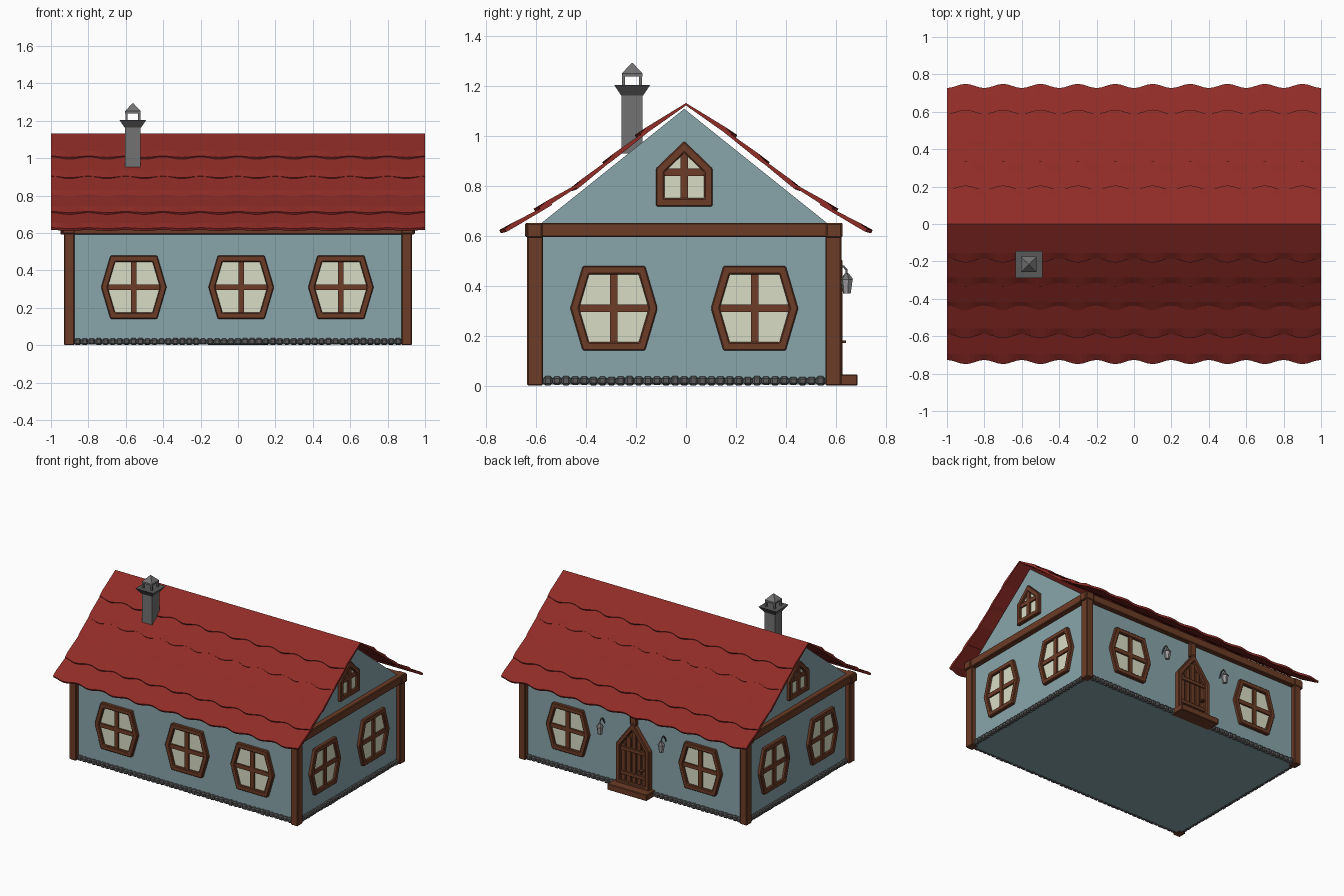
import bpy, bmesh, math, random
from mathutils import Matrix, Vector

if "Cube" in bpy.data.objects:
    bpy.data.objects.remove(bpy.data.objects["Cube"])

random.seed(3)
YC = -0.007            # centre of the house body in y
HX, HY = 0.9, 0.598    # half size of the walls


def material(name, col):
    m = bpy.data.materials.new(name)
    m.diffuse_color = (*col, 1)
    m.use_nodes = True
    m.node_tree.nodes["Principled BSDF"].inputs["Base Color"].default_value = m.diffuse_color
    return m


WALL = material("wall_paint", (0.25, 0.38, 0.41))
WOOD = material("wood", (0.15, 0.045, 0.02))
DARK = material("dark_wood", (0.10, 0.028, 0.013))
ROOF = material("roof_tile", (0.28, 0.025, 0.02))
GLASS = material("glass", (0.69, 0.72, 0.55))
STONE = material("stone", (0.10, 0.10, 0.10))
BRICK = material("chimney_stone", (0.17, 0.17, 0.17))
METAL = material("lamp_metal", (0.33, 0.33, 0.34))


def finish(name, bm, mat, M=Matrix(), bevel=0):
    bmesh.ops.recalc_face_normals(bm, faces=bm.faces)
    me = bpy.data.meshes.new(name)
    bm.to_mesh(me)
    bm.free()
    ob = bpy.data.objects.new(name, me)
    bpy.context.collection.objects.link(ob)
    ob.matrix_world = M
    me.materials.append(mat)
    if bevel:
        b = ob.modifiers.new("bevel", 'BEVEL')
        b.width, b.segments = bevel, 1
    return ob


def add_box(bm, c, s):
    bmesh.ops.create_cube(bm, size=1, matrix=Matrix.Translation(c) @ Matrix.Diagonal((*s, 1)))


def box(name, lo, hi, mat, M=Matrix(), bevel=0):
    bm = bmesh.new()
    lo, hi = Vector(lo), Vector(hi)
    add_box(bm, (lo + hi) / 2, hi - lo)
    return finish(name, bm, mat, M, bevel)


def cone(name, x, y, z0, z1, r0, r1, mat, n=4):
    """Upright frustum; for n=4 the radii are half side lengths."""
    k = math.sqrt(2) if n == 4 else 1
    bm = bmesh.new()
    bmesh.ops.create_cone(bm, cap_ends=True, segments=n, radius1=r0 * k, radius2=r1 * k, depth=z1 - z0,
                          matrix=Matrix.Translation((x, y, (z0 + z1) / 2)) @ Matrix.Rotation(math.pi / 4, 4, 'Z'))
    return finish(name, bm, mat)


def inset(pts, w):
    """Shrink a convex counter-clockwise outline by w."""
    out = []
    for i, p in enumerate(pts):
        p = Vector(p)
        a = (p - Vector(pts[i - 1])).normalized()
        b = (Vector(pts[(i + 1) % len(pts)]) - p).normalized()
        na, nb = Vector((-a.y, a.x)), Vector((-b.y, b.x))
        out.append(p + (na + nb) * w / (1 + na.dot(nb)))
    return out


def panel(name, pts, d0, d1, mat, M):
    """Outline in (across, up) extruded outward from the wall (-y)."""
    bm = bmesh.new()
    a, b = [[bm.verts.new((u, -d, v)) for u, v in pts] for d in (d0, d1)]
    bm.faces.new(a)
    bm.faces.new(b)
    for i in range(len(a)):
        bm.faces.new((a[i - 1], a[i], b[i], b[i - 1]))
    return finish(name, bm, mat, M)


def frame(name, pts, w, d0, d1, mat, M):
    """Outline ring of width w."""
    bm = bmesh.new()
    inner = inset(pts, w)
    loops = [[bm.verts.new((u, -d, v)) for u, v in ring]
             for ring, d in ((pts, d0), (pts, d1), (inner, d1), (inner, d0))]
    for k in range(4):
        a, b = loops[k - 1], loops[k]
        for i in range(len(a)):
            bm.faces.new((a[i - 1], a[i], b[i], b[i - 1]))
    return finish(name, bm, mat, M, 0.005)


def window(name, pts, bar_v, M):
    frame(name + "_frame", pts, 0.034, -0.01, 0.024, WOOD, M)
    inner = inset(pts, 0.03)
    panel(name + "_glass", inner, -0.005, 0.006, GLASS, M)
    v0, v1 = min(p[1] for p in inner), max(p[1] for p in inner)
    u = max(p[0] for p in inner) - 0.004
    box(name + "_upright", (-0.015, -0.018, v0), (0.015, 0, v1 - 0.004), WOOD, M)
    box(name + "_crossbar", (-u, -0.017, bar_v - 0.015), (u, 0, bar_v + 0.015), WOOD, M)


def side(angle, dist, u=0, v=0):
    """Local frame on a wall: x across, z up, -y outward."""
    return (Matrix.Translation((0, YC, 0)) @ Matrix.Rotation(math.radians(angle), 4, 'Z')
            @ Matrix.Translation((u, -dist, v)))


# Walls and gables
box("walls", (-HX, YC - HY, 0.004), (HX, YC + HY, 0.63), WALL)
for n, a in (("right", 90), ("left", -90)):
    panel(n + "_gable", [(-0.575, 0.63), (0.575, 0.63), (0.575, 0.65), (0, 1.11), (-0.575, 0.65)],
          -0.03, 0, WALL, side(a, HX))

# Corner posts and top beams
for sx in (-1, 1):
    for sy in (-1, 1):
        x, y = sx * 0.903, YC + sy * 0.598
        box("corner_post", (x - 0.028, y - 0.032, 0), (x + 0.028, y + 0.032, 0.61), WOOD, bevel=0.005)
    box("side_beam", (sx * 0.905 - 0.032, -0.645, 0.595), (sx * 0.905 + 0.032, 0.628, 0.653), WOOD, bevel=0.005)
    y = YC + sx * 0.6
    box("long_beam", (-0.95, y - 0.031, 0.593), (0.945, y + 0.031, 0.65), WOOD, bevel=0.005)

# Stone footing along each wall
for n, a, d, half in (("front", 0, HY, 0.875), ("back", 180, HY, 0.875), ("right", 90, HX, 0.565), ("left", -90, HX, 0.565)):
    bm = bmesh.new()
    count = round(half * 2 / 0.037)
    step = half * 2 / count
    for i in range(count):
        add_box(bm, (-half + (i + 0.5) * step, -0.006, 0.019),
                (step * 0.97, 0.03 + random.uniform(0, 0.006), random.uniform(0.032, 0.038)))
    finish(n + "_footing_stones", bm, STONE, side(a, d), 0.008)

# Windows
HEX = [(-0.175, 0), (-0.125, -0.17), (0.125, -0.17), (0.175, 0), (0.125, 0.17), (-0.125, 0.17)]
for u in (-0.557, 0.017, 0.55):
    window("front_window", HEX, 0, side(0, HY, u, 0.31))
for u in (-0.54, 0.54):
    window("back_window", HEX, 0, side(180, HY, u, 0.31))
GABLE = [(-0.114, 0.718), (0.114, 0.718), (0.114, 0.87), (0, 0.98), (-0.114, 0.87)]
for n, a in (("right", 90), ("left", -90)):
    for u in (-0.282, 0.282):
        window(n + "_window", HEX, 0, side(a, HX, u, 0.31))
    window(n + "_gable_window", GABLE, 0.855, side(a, HX))

# Door with planks, battens, handle, step and king post above
D = side(180, HY)
DOOR = [(-0.135, 0.03), (0.135, 0.03), (0.135, 0.33), (0, 0.51), (-0.135, 0.33)]
frame("door_frame", DOOR, 0.032, -0.01, 0.036, WOOD, D)
panel("door_leaf", inset(DOOR, 0.028), -0.005, 0.010, DARK, D)
for i in range(5):
    u = -0.084 + i * 0.042
    box("door_plank", (u - 0.018, -0.018, 0.06), (u + 0.018, 0, 0.445 - abs(u) * 1.33), WOOD, D, 0.003)
for v in (0.12, 0.30):
    box("door_batten", (-0.104, -0.025, v - 0.014), (0.104, 0, v + 0.014), WOOD, D, 0.003)
box("door_handle", (0.06, -0.05, 0.17), (0.085, -0.015, 0.18), DARK, D)
box("door_step", (-0.16, -0.097, 0), (0.16, 0.01, 0.045), WOOD, D, 0.004)
box("king_post", (-0.026, -0.026, 0.49), (0.026, 0, 0.6), WOOD, D, 0.004)

# Wall lamps on curved hooks
for x in (-0.25, 0.25):
    y = 0.645
    cone("lamp_glass", x, y, 0.37, 0.425, 0.016, 0.024, METAL, 6)
    cone("lamp_cap", x, y, 0.425, 0.45, 0.027, 0.008, BRICK, 6)
    cu = bpy.data.curves.new("lamp_hook", 'CURVE')
    cu.dimensions, cu.bevel_depth, cu.bevel_resolution = '3D', 0.005, 1
    sp = cu.splines.new('POLY')
    path = [(0.59, 0.43), (0.60, 0.455), (0.615, 0.475), (0.632, 0.478), (0.643, 0.465), (0.645, 0.445)]
    sp.points.add(len(path) - 1)
    for p, (py, pz) in zip(sp.points, path):
        p.co = (x, py, pz, 1)
    cu.materials.append(STONE)
    bpy.context.collection.objects.link(bpy.data.objects.new("lamp_hook", cu))

# Roof: five overlapping scalloped tile rows on each slope
ROWS = [((0, 1.133), (0.195, 1.008)), ((0.14, 1.036), (0.325, 0.90)), ((0.27, 0.935), (0.455, 0.795)),
        ((0.40, 0.828), (0.60, 0.712)), ((0.54, 0.732), (0.738, 0.626))]
NX = 80
for n, s in (("front", -1), ("back", 1)):
    for r, (a, b) in enumerate(ROWS):
        a, b = Vector(a), Vector(b)
        t = (b - a).normalized()
        nor = Vector((-t.y, t.x))          # upward normal of the slope
        bm = bmesh.new()
        prev = None
        for i in range(NX + 1):
            x = -1 + 2 * i / NX
            w = math.cos((x + 0.9) / 0.2 * 2 * math.pi)
            low = b + t * 0.011 * w + nor * 0.003 * w
            mid = b - t * 0.05 + nor * 0.004
            sec = [a, mid, low, low - nor * 0.014, mid - nor * 0.02, a - nor * 0.008]
            ring = [bm.verts.new((x, s * p.x, p.y)) for p in sec]
            if prev:
                for k in range(6):
                    bm.faces.new((prev[k - 1], prev[k], ring[k], ring[k - 1]))
            if i in (0, NX):
                bm.faces.new(ring)
            prev = ring
        finish(f"{n}_roof_tiles_{r + 1}", bm, ROOF)

# Chimney with flared collar, open lantern and pointed cap
cx, cy = -0.562, -0.216
cone("chimney_shaft", cx, cy, 0.93, 1.17, 0.042, 0.042, BRICK)
cone("chimney_collar", cx, cy, 1.163, 1.205, 0.044, 0.072, STONE)
for sx in (-1, 1):
    for sy in (-1, 1):
        cone("chimney_lantern_post", cx + sx * 0.034, cy + sy * 0.034, 1.2, 1.25, 0.006, 0.006, BRICK)
cone("chimney_cap_base", cx, cy, 1.24, 1.252, 0.041, 0.041, BRICK)
cone("chimney_cap", cx, cy, 1.252, 1.293, 0.041, 0.003, BRICK)
